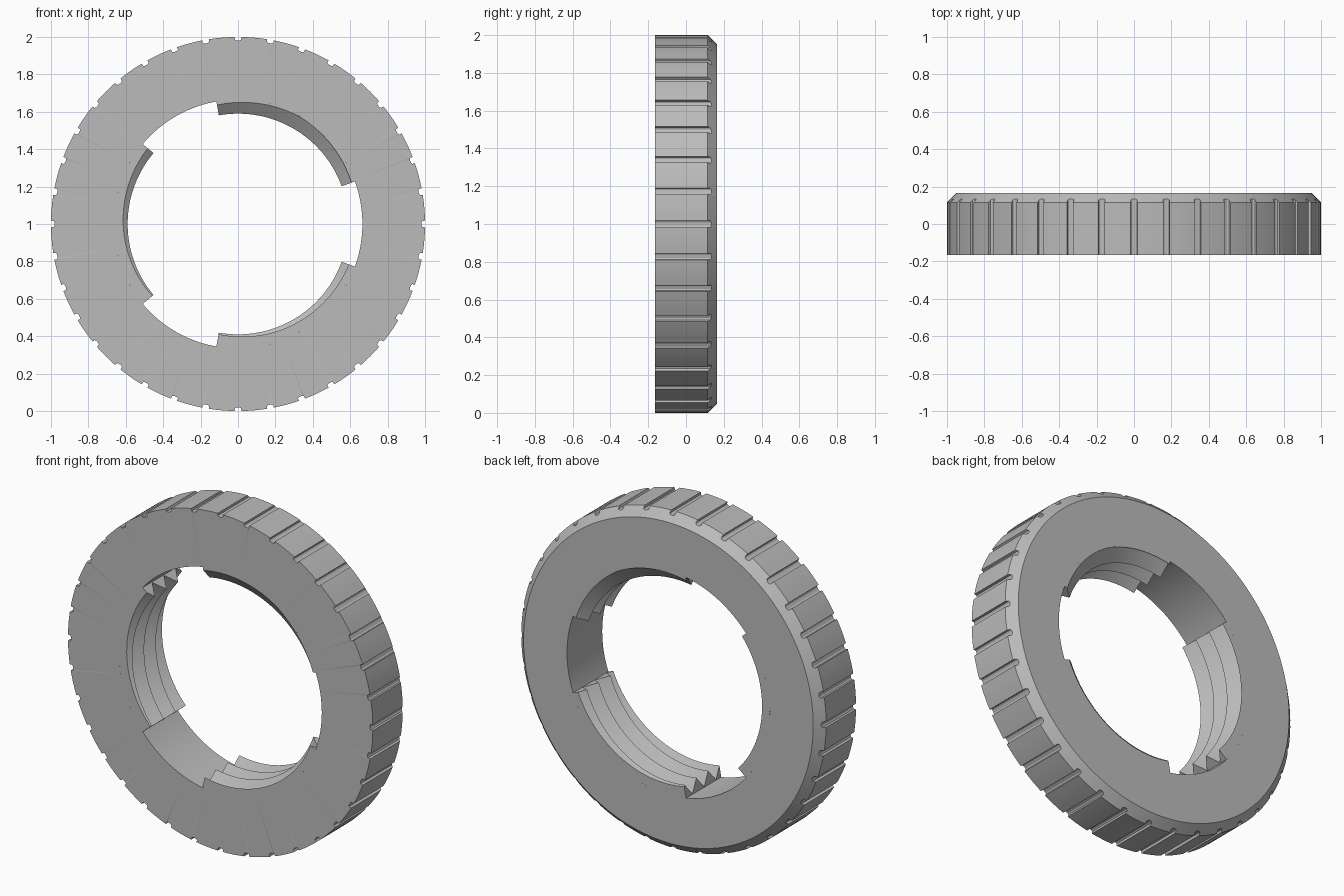
import bpy, bmesh, math

old = bpy.data.objects.get("Cube")
if old:
    bpy.data.objects.remove(old)

HALF = 0.165          # half thickness of the ring
BORE = 0.665          # plain bore radius
CREST, ROOT = 0.59, 0.662
PITCH = 0.11
CHAMFER = 0.05

grey = bpy.data.materials.new("plain_grey")
grey.use_nodes = True
grey.diffuse_color = (0.5, 0.5, 0.5, 1)
bsdf = next(n for n in grey.node_tree.nodes if n.type == 'BSDF_PRINCIPLED')
bsdf.inputs["Base Color"].default_value = (0.5, 0.5, 0.5, 1)


def polar(r, deg, y):
    a = math.radians(deg)
    return (r * math.cos(a), y, 1 + r * math.sin(a))


def loft(bm, loops, close_rows):
    """Join equal point loops into quads; each loop is closed."""
    n = len(loops[0])
    rows = list(zip(loops, loops[1:] + loops[:1]))
    for a, b in rows if close_rows else rows[:-1]:
        for i in range(n):
            j = (i + 1) % n
            bm.faces.new((a[i], a[j], b[j], b[i]))


def finish(bm, name):
    bmesh.ops.recalc_face_normals(bm, faces=bm.faces)
    mesh = bpy.data.meshes.new(name)
    bm.to_mesh(mesh)
    bm.free()
    obj = bpy.data.objects.new(name, mesh)
    bpy.context.collection.objects.link(obj)
    mesh.materials.append(grey)
    bpy.ops.object.select_all(action='DESELECT')
    obj.select_set(True)
    bpy.context.view_layer.objects.active = obj
    bpy.ops.object.shade_smooth_by_angle(angle=math.radians(25))
    return obj


# Ring body: notched rim, rear chamfer and plain bore, lofted from loops
notch = [(-1, 1), (-1, 0.986), (-0.5, 0.981), (0.5, 0.981), (1, 0.986), (1, 1),
         (3, 1), (5, 1), (7, 1)]
rim = [(10 * k + a, r) for k in range(36) for a, r in notch]
sections = [
    lambda r: (r, -HALF),
    lambda r: (r, HALF - CHAMFER + 1 - r),
    lambda r: (1 - CHAMFER, HALF),
    lambda r: (BORE, HALF),
    lambda r: (BORE, -HALF),
]
bm = bmesh.new()
loops = []
for section in sections:
    loop = []
    for a, r in rim:
        radius, y = section(r)
        loop.append(bm.verts.new(polar(radius, a, y)))
    loops.append(loop)
loft(bm, loops, True)
bmesh.ops.remove_doubles(bm, verts=bm.verts, dist=1e-5)
finish(bm, "grip_ring")


# Thread sectors: a triangular helix swept too long, then trimmed flat
def thread_sector(name, start, end, step=2):
    bm = bmesh.new()
    loops = []
    for a in range(start, end + 1, step):
        shift = -HALF - PITCH * (a - 240) / 360
        teeth = [polar(CREST if k % 2 == 0 else ROOT, a, shift + k * PITCH / 2)
                 for k in range(-4, 11)]
        back = [polar(BORE, a, shift + k * PITCH / 2) for k in (10, -4)]
        loops.append([bm.verts.new(p) for p in teeth + back])
    loft(bm, loops, False)
    for loop in (loops[0], loops[-1]):
        bm.faces.new(loop)
    for side in (-1, 1):
        cut = bmesh.ops.bisect_plane(
            bm, geom=bm.verts[:] + bm.edges[:] + bm.faces[:], dist=1e-6,
            plane_co=(0, side * HALF, 0), plane_no=(0, side, 0), clear_outer=True)
        edges = [e for e in cut["geom_cut"] if isinstance(e, bmesh.types.BMEdge)]
        bmesh.ops.triangle_fill(bm, edges=edges, use_beauty=True)
    finish(bm, name)


for part, start in (("upper", 20), ("side", 140), ("lower", 260)):
    thread_sector(part + "_thread", start, start + 80)
